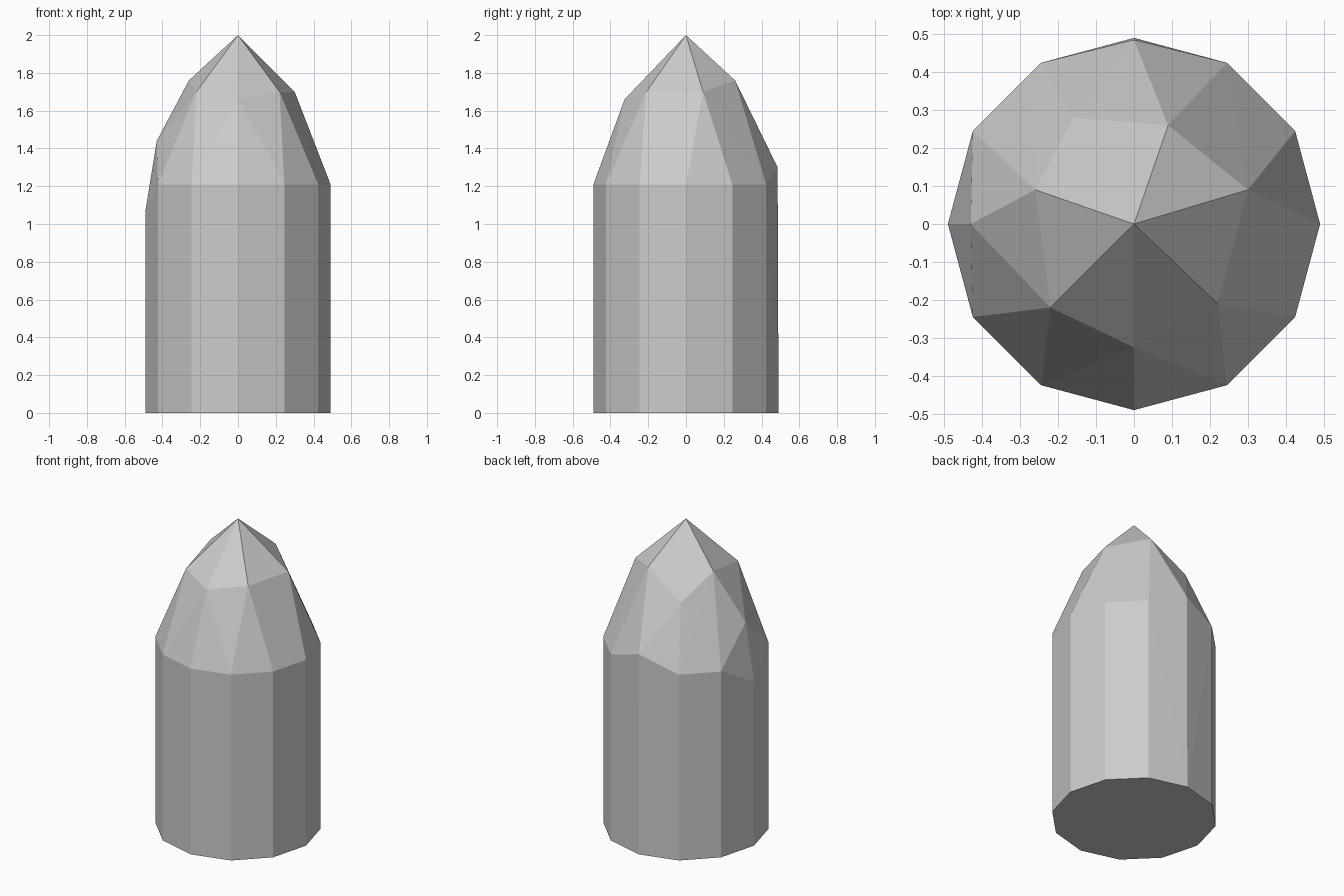
import bpy, bmesh, math

if "Cube" in bpy.data.objects:
    bpy.data.objects.remove(bpy.data.objects["Cube"])

SIDES, RADIUS, SHOULDER = 12, 0.49, 1.21

bm = bmesh.new()

# Twelve-sided shaft: base ring and shoulder ring
for i in range(SIDES):
    a = math.tau * i / SIDES
    x, y = RADIUS * math.cos(a), RADIUS * math.sin(a)
    bm.verts.new((x, y, 0))
    if i == 3:        # raised shoulder corner at the back
        bm.verts.new((x, y - 0.005, 1.30))
    elif i == 6:      # lowered shoulder corner on the left
        bm.verts.new((x, y, 1.07))
    else:
        bm.verts.new((x, y, SHOULDER))

# Irregular cut facets of the pointed tip
tip = [(0, 0, 2), (0.30, 0.09, 1.70), (0.09, 0.26, 1.76),
       (-0.16, 0.28, 1.60), (-0.26, 0.09, 1.76), (-0.43, 0, 1.44),
       (-0.22, -0.22, 1.70), (0, -0.325, 1.66), (0.22, -0.21, 1.70)]
for p in tip:
    bm.verts.new(p)

# Wrap the points in flat faces and merge coplanar triangles
bmesh.ops.convex_hull(bm, input=bm.verts[:])
bmesh.ops.delete(bm, geom=[v for v in bm.verts if not v.link_faces], context='VERTS')
bmesh.ops.dissolve_limit(bm, angle_limit=math.radians(0.5),
                         verts=bm.verts[:], edges=bm.edges[:])
bmesh.ops.recalc_face_normals(bm, faces=bm.faces[:])

mesh = bpy.data.meshes.new("faceted_crystal")
bm.to_mesh(mesh)
bm.free()
bpy.context.collection.objects.link(bpy.data.objects.new("faceted_crystal", mesh))
